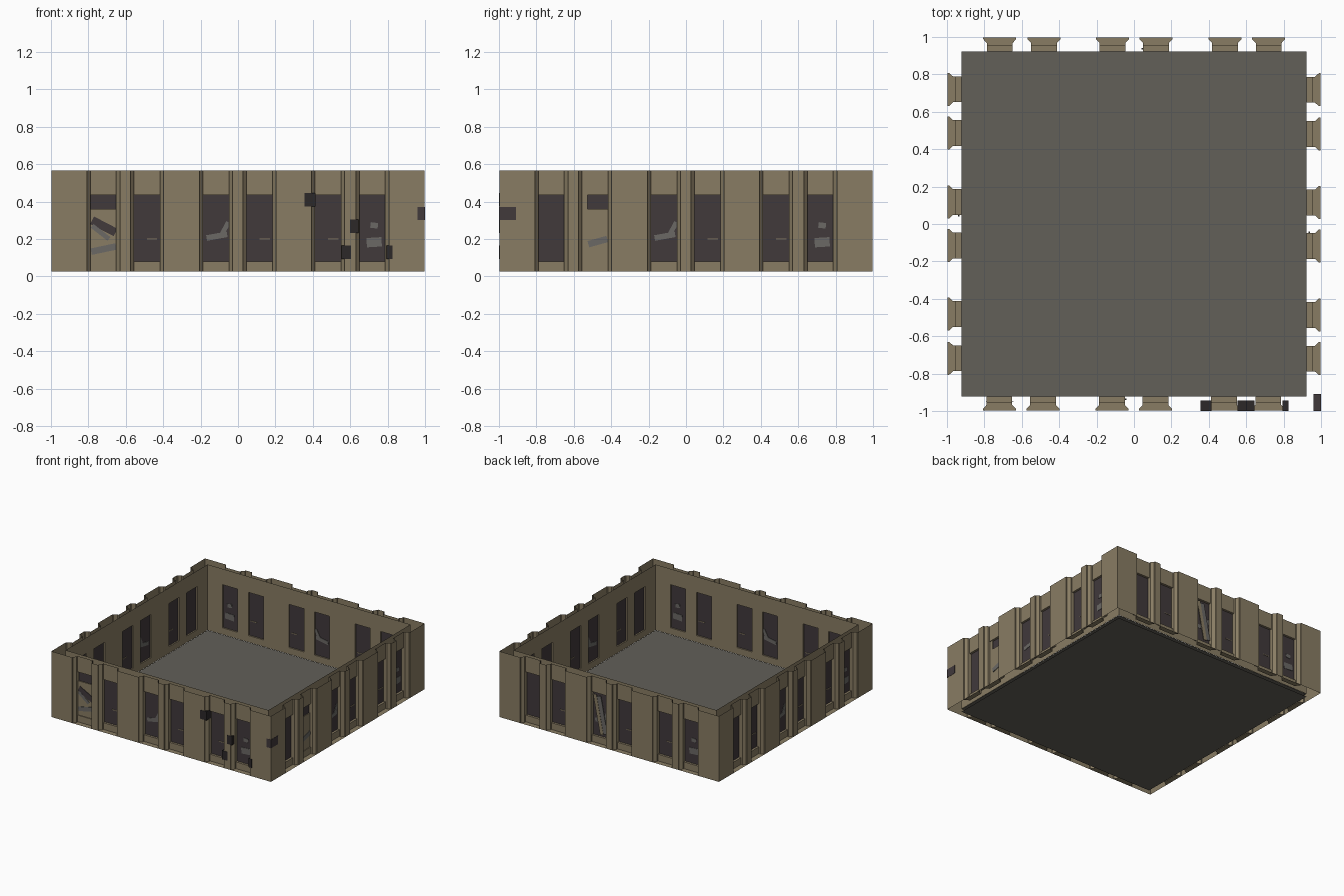
import bpy, bmesh, math
from mathutils import Matrix, Vector

if "Cube" in bpy.data.objects:
    bpy.data.objects.remove(bpy.data.objects["Cube"])

def mat(name, c):
    m = bpy.data.materials.new(name)
    m.diffuse_color = (*c, 1)
    m.use_nodes = True
    m.node_tree.nodes["Principled BSDF"].inputs["Base Color"].default_value = m.diffuse_color
    return m

TAN = mat("tan_stone", (0.250, 0.203, 0.126))
FLOOR = mat("floor_grey", (0.122, 0.116, 0.098))
GLASS = mat("dark_glass", (0.052, 0.041, 0.044))
METAL = mat("black_metal", (0.025, 0.021, 0.022))
GREY = mat("grey_shard", (0.145, 0.140, 0.130))

ZB, ZT = 0.025, 0.565          # wall bottom and top
WB, WT = 0.08, 0.435           # window bottom and top
OUT, BACK, INN = 0.998, 0.955, 0.922
CENTRES = [-0.72, -0.487, -0.118, 0.115, 0.482, 0.718]
FL, HW = 0.088, 0.069          # niche half widths at front and back

def side(k):
    return Matrix.Rotation(k * math.pi / 2, 4, 'Z')

def finish(bm, name, material, k=0, merge=True):
    if merge:
        bmesh.ops.remove_doubles(bm, verts=bm.verts, dist=1e-5)
    bm.transform(side(k))
    me = bpy.data.meshes.new(name)
    bm.to_mesh(me)
    bm.free()
    me.materials.append(material)
    ob = bpy.data.objects.new(name, me)
    bpy.context.collection.objects.link(ob)

def face(bm, pts):
    # points are (along wall, distance from centre, height)
    bm.faces.new([bm.verts.new((s, -d, z)) for s, d, z in pts])

def strip(bm, a, b, z0, z1):
    face(bm, [(*a, z0), (*b, z0), (*b, z1), (*a, z1)])

def outer_wall(k):
    bm = bmesh.new()
    prev = (-OUT, OUT)
    for c in CENTRES:
        path = [(c - FL, OUT), (c - FL, 0.988), (c - HW, 0.968), (c - HW, BACK)]
        mirror = [(2 * c - s, d) for s, d in reversed(path)]
        strip(bm, prev, path[0], ZB, ZT)
        for p in (path, mirror):
            for a, b in zip(p, p[1:]):
                strip(bm, a, b, ZB, ZT)
        l, r = path[-1], mirror[0]
        strip(bm, l, r, ZB, WB)
        strip(bm, l, r, WT, ZT)
        # ledge at the foot of the niche
        face(bm, [(s, d, ZB) for s, d in path + mirror])
        # window reveal: sill, lintel and jambs
        il, ir = (c - HW, INN), (c + HW, INN)
        for z in (WB, WT):
            face(bm, [(*l, z), (*r, z), (*ir, z), (*il, z)])
        strip(bm, l, il, WB, WT)
        strip(bm, ir, r, WB, WT)
        prev = mirror[-1]
    strip(bm, prev, (OUT, OUT), ZB, ZT)
    finish(bm, f"outer_wall_{k}", TAN, k)

def inner_wall(k):
    bm = bmesh.new()
    xs = [-INN] + [c + e for c in CENTRES for e in (-HW, HW)] + [INN]
    for i, (a, b) in enumerate(zip(xs, xs[1:])):
        for j, (z0, z1) in enumerate(((ZB, WB), (WB, WT), (WT, ZT))):
            if not (i % 2 == 1 and j == 1):
                strip(bm, (b, INN), (a, INN), z0, z1)
    finish(bm, f"inner_wall_{k}", TAN, k)

def box(name, material, k, s, d, z, size, angle=0.0):
    bm = bmesh.new()
    m = (Matrix.Translation((s, -d, z)) @ Matrix.Rotation(-angle, 4, 'Y')
         @ Matrix.Diagonal((*size, 1)))
    bmesh.ops.create_cube(bm, size=1, matrix=m)
    finish(bm, name, material, k)

def bar(name, material, k, p, q, w, d=0.951):
    # thin slanted strip between two points on the wall
    v = Vector(q) - Vector(p)
    box(name, material, k, (p[0] + q[0]) / 2, d, (p[1] + q[1]) / 2,
        (v.length, 0.004, w), math.atan2(v.y, v.x))

# walls and glazing on four sides
for k in range(4):
    outer_wall(k)
    inner_wall(k)
    for i, c in enumerate(CENTRES):
        box(f"window_glass_{k}_{i}", GLASS, k, c, 0.935, (WB + WT) / 2,
            (2 * HW, 0.004, WT - WB))
    # pale broken shards, seen on both faces of the glass
    for d in (0.938, 0.932):
        c = CENTRES[2]
        bar("shard_low", GREY, k, (c - 0.05, 0.205), (c + 0.06, 0.225), 0.03, d)
        bar("shard_high", GREY, k, (c + 0.03, 0.22), (c + 0.066, 0.29), 0.025, d)
        c = CENTRES[5]
        bar("shard_low", GREY, k, (c - 0.03, 0.18), (c + 0.05, 0.185), 0.05, d)
        bar("shard_high", GREY, k, (c - 0.01, 0.275), (c + 0.03, 0.27), 0.03, d)
        for c in (CENTRES[1], CENTRES[3], CENTRES[4]):
            bar("pale_crack", TAN, k, (c + 0.0, 0.2), (c + 0.055, 0.2), 0.006, d)

# boarded window on the front
c = CENTRES[0]
box("front_board", TAN, 0, c, 0.946, 0.22, (2 * HW, 0.006, 0.28))
bar("front_board_gap", GLASS, 0, (c - 0.06, 0.30), (c + 0.065, 0.235), 0.045)
bar("front_shard_upper", GREY, 0, (c - 0.06, 0.27), (c + 0.03, 0.20), 0.025, 0.952)
bar("front_shard_lower", GREY, 0, (c - 0.065, 0.132), (c + 0.068, 0.16), 0.035)

# boarded window on the right
c = CENTRES[1]
box("right_board", TAN, 1, c, 0.946, 0.22, (2 * HW, 0.006, 0.28))
box("right_board_upright", TAN, 1, c - 0.054, 0.946, 0.395, (0.03, 0.006, 0.08))
bar("right_shard", GREY, 1, (c - 0.035, 0.172), (c + 0.066, 0.2), 0.035)

# slanted board on the back
c = -0.118
bar("back_board", TAN, 2, (c - 0.045, 0.42), (c + 0.02, 0.10), 0.03)
bar("back_shard", GREY, 2, (c - 0.01, 0.41), (c + 0.05, 0.11), 0.04, 0.949)

# black metal fittings on the front right
for name, s, z, w, h in (("upper_fitting", 0.385, 0.41, 0.058, 0.072),
                         ("middle_fitting", 0.622, 0.268, 0.046, 0.072),
                         ("lower_fitting", 0.578, 0.13, 0.05, 0.072),
                         ("side_fitting", 0.81, 0.13, 0.03, 0.072)):
    box(name, METAL, 0, s, 0.972, z, (w, 0.056, h))
box("corner_fitting", GLASS, 0, 0.98, 0.955, 0.337, (0.04, 0.09, 0.07))

# floor deck and its underside
for name, z in (("floor_deck", 0.024), ("floor_underside", 0.0)):
    bm = bmesh.new()
    face(bm, [(-INN, INN, z), (INN, INN, z), (INN, -INN, z), (-INN, -INN, z)])
    finish(bm, name, FLOOR)
